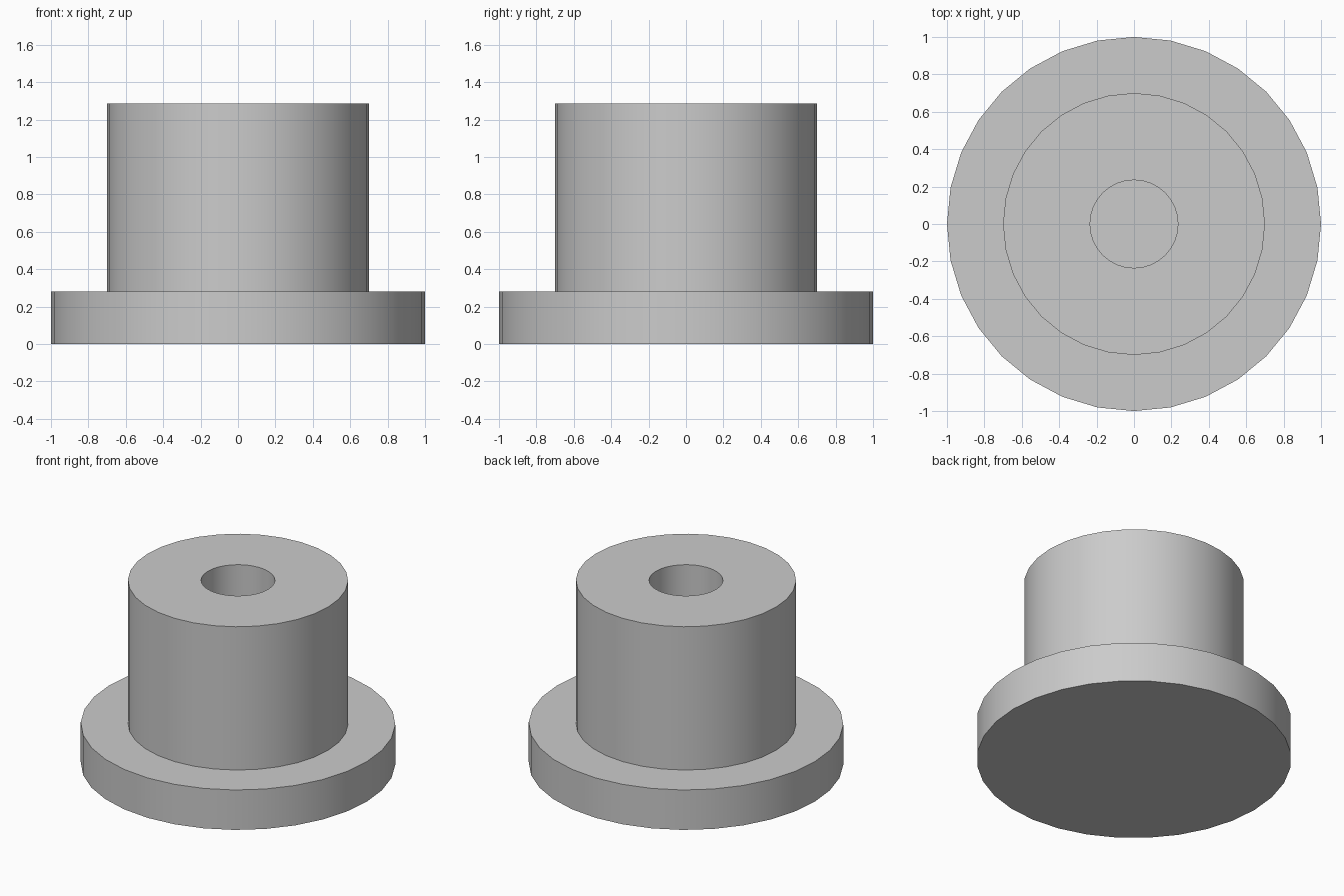
import bpy
import bmesh
import math

SIDES = 32
FLANGE_R, BODY_R, HOLE_R = 1.0, 0.7, 0.235
FLANGE_TOP, BODY_TOP = 0.28, 1.285

cube = bpy.data.objects.get("Cube")
if cube:
    bpy.data.objects.remove(cube, do_unlink=True)

# Plain grey material
grey = bpy.data.materials.new("plain_grey")
grey.use_nodes = True
colour = (0.6, 0.6, 0.6, 1)
grey.diffuse_color = colour
grey.node_tree.nodes["Principled BSDF"].inputs["Base Color"].default_value = colour


def lathe(name, profile):
    """Turn a (radius, height) profile around z and cap both ends."""
    bm = bmesh.new()
    rings = []
    for r, z in profile:
        angles = [math.tau * i / SIDES for i in range(SIDES)]
        rings.append([bm.verts.new((r * math.cos(a), r * math.sin(a), z)) for a in angles])
    for low, high in zip(rings, rings[1:]):
        for i in range(SIDES):
            j = (i + 1) % SIDES
            bm.faces.new((low[i], low[j], high[j], high[i]))
    bm.faces.new(rings[0][::-1])
    bm.faces.new(rings[-1])
    bmesh.ops.recalc_face_normals(bm, faces=bm.faces)
    mesh = bpy.data.meshes.new(name)
    bm.to_mesh(mesh)
    bm.free()
    mesh.materials.append(grey)
    obj = bpy.data.objects.new(name, mesh)
    bpy.context.collection.objects.link(obj)
    bpy.ops.object.select_all(action="DESELECT")
    obj.select_set(True)
    bpy.context.view_layer.objects.active = obj
    bpy.ops.object.shade_smooth_by_angle(angle=math.radians(30))
    return obj


# Flange, body and blind centre hole as one turned part
lathe("flanged_bushing", [
    (FLANGE_R, 0), (FLANGE_R, FLANGE_TOP),
    (BODY_R, FLANGE_TOP), (BODY_R, BODY_TOP),
    (HOLE_R, BODY_TOP), (HOLE_R, FLANGE_TOP),
])
